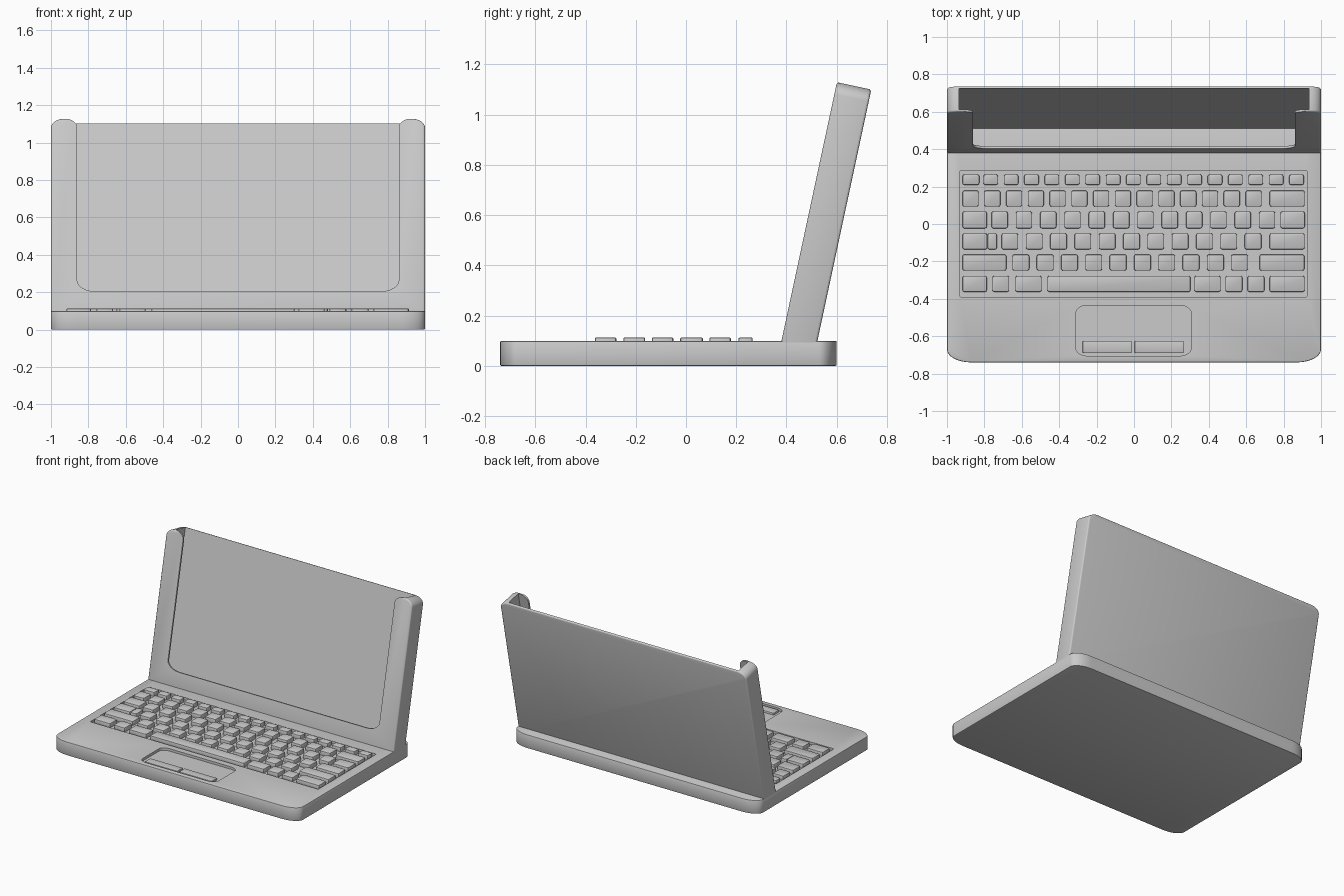
import bpy, bmesh, math

old = bpy.data.objects.get("Cube")
if old:
    bpy.data.objects.remove(old, do_unlink=True)

GREY = (0.6, 0.6, 0.6, 1)
mat = bpy.data.materials.new("light_grey")
mat.use_nodes = True
mat.diffuse_color = GREY
mat.node_tree.nodes["Principled BSDF"].inputs["Base Color"].default_value = GREY


def arc(cx, cy, rx, ry, start, end, steps=8):
    """Points on an elliptical arc, angles in degrees."""
    angles = [math.radians(start + (end - start) * i / steps) for i in range(steps + 1)]
    return [(cx + rx * math.cos(a), cy + ry * math.sin(a)) for a in angles]


def rounded(x0, x1, y0, y1, rx, ry, steps=8):
    """Rectangle outline with elliptical corners."""
    return (arc(x1 - rx, y0 + ry, rx, ry, -90, 0, steps)
            + arc(x1 - rx, y1 - ry, rx, ry, 0, 90, steps)
            + arc(x0 + rx, y1 - ry, rx, ry, 90, 180, steps)
            + arc(x0 + rx, y0 + ry, rx, ry, 180, 270, steps))


def mirrored(half):
    """Close a right-hand outline, listed bottom to top, with its left copy."""
    return half + [(-x, y) for x, y in reversed(half)]


def prism(name, outlines, z0, z1, bevel=0.0, segments=2):
    """Extrude one or more outlines from z0 to z1 into a single object."""
    bm = bmesh.new()
    for pts in outlines:
        low = [bm.verts.new((x, y, z0)) for x, y in pts]
        high = [bm.verts.new((x, y, z1)) for x, y in pts]
        bm.faces.new(low[::-1])
        bm.faces.new(high)
        for i in range(len(pts)):
            j = (i + 1) % len(pts)
            bm.faces.new((low[i], low[j], high[j], high[i]))
    bmesh.ops.recalc_face_normals(bm, faces=bm.faces)
    mesh = bpy.data.meshes.new(name)
    bm.to_mesh(mesh)
    bm.free()
    mesh.materials.append(mat)
    obj = bpy.data.objects.new(name, mesh)
    bpy.context.collection.objects.link(obj)
    if bevel:
        mod = obj.modifiers.new("soft_edges", 'BEVEL')
        mod.width = bevel
        mod.segments = segments
        mod.limit_method = 'ANGLE'
        mod.angle_limit = math.radians(50)
    return obj


def finish(obj, cutters=()):
    """Cut, apply modifiers and shade."""
    for cutter in cutters:
        cutter.hide_render = True
        mod = obj.modifiers.new("cut", 'BOOLEAN')
        mod.operation = 'DIFFERENCE'
        mod.solver = 'EXACT'
        mod.object = cutter
    bpy.ops.object.select_all(action='DESELECT')
    bpy.context.view_layer.objects.active = obj
    obj.select_set(True)
    for mod in list(obj.modifiers):
        bpy.ops.object.modifier_apply(modifier=mod.name)
    for cutter in cutters:
        bpy.data.objects.remove(cutter, do_unlink=True)
    bpy.ops.object.shade_smooth_by_angle(angle=math.radians(35))


# Base with sunken keyboard tray and touchpad
TRAY = 0.082
base = prism("base", [rounded(-1, 1, -0.74, 0.6, 0.13, 0.07)], 0, 0.1, 0.006)
tray = prism("tray_cutter", [rounded(-0.93, 0.925, -0.39, 0.285, 0.004, 0.004, 1)], TRAY, 0.2)
pad = prism("touchpad_cutter", [rounded(-0.31, 0.305, -0.705, -0.435, 0.06, 0.04)], TRAY, 0.2)
finish(base, [tray, pad])

# Touchpad buttons
buttons = [rounded(x, x + 0.265, -0.69, -0.625, 0.004, 0.004, 1) for x in (-0.275, 0.003)]
finish(prism("touchpad_buttons", buttons, TRAY - 0.01, 0.097, 0.004))

# Keys: row centre, row depth, then runs of (start, width, count, pitch)
L = -0.917
ROWS = [
    (0.237, 0.056, [(L, 0.09, 1, 0), (-0.805, 0.078, 16, 0.109)]),
    (0.136, 0.086, [(L, 0.086, 14, 0.1164), (0.725, 0.187, 1, 0)]),
    (0.022, 0.09, [(L, 0.13, 1, 0), (-0.762, 0.087, 12, 0.13), (0.783, 0.13, 1, 0)]),
    (-0.093, 0.086, [(L, 0.132, 1, 0), (-0.783, 0.05, 1, 0),
                     (-0.708, 0.089, 11, 0.13), (0.725, 0.187, 1, 0)]),
    (-0.206, 0.086, [(L, 0.235, 1, 0), (-0.65, 0.09, 10, 0.13), (0.671, 0.24, 1, 0)]),
    (-0.32, 0.086, [(L, 0.13, 1, 0), (-0.757, 0.09, 1, 0), (-0.634, 0.14, 1, 0),
                    (-0.463, 0.765, 1, 0), (0.323, 0.14, 1, 0),
                    (0.489, 0.09, 2, 0.118), (0.725, 0.187, 1, 0)]),
]
keys = []
for yc, depth, runs in ROWS:
    for start, width, count, pitch in runs:
        for i in range(count):
            x = start + i * pitch
            keys.append(rounded(x, x + width, yc - depth / 2, yc + depth / 2, 0.01, 0.01, 2))
finish(prism("keys", keys, TRAY - 0.01, 0.113, 0.005))

# Lid: hollow slab, open at the top, with a window cut in its front
TOP, SHOULDER, DEPTH, SKIN = 1.053, 1.003, 0.14, 0.013
slab = mirrored([(1, -0.02)] + arc(0.93, SHOULDER, 0.07, TOP - SHOULDER, 0, 90))
lid = prism("lid", [slab], -DEPTH, 0, 0.01, 3)

cavity = prism("cavity_cutter", [mirrored([(0.935, -0.2), (0.935, 1.3)])],
               SKIN - DEPTH, -SKIN)
window_half = (arc(0.76, 0.167, 0.1, 0.06, -90, 0)
               + arc(0.93, SHOULDER, 0.07, TOP - SHOULDER, 180, 92)
               + [(0.928, 1.3)])
window = prism("window_cutter", [mirrored(window_half)], -DEPTH / 2, 0.1)
for part in (lid, cavity, window):
    part.location = (0, 0.38, 0.1)
    part.rotation_euler.x = math.radians(90 - 12.1)
bpy.context.view_layer.update()
finish(lid, [cavity, window])
